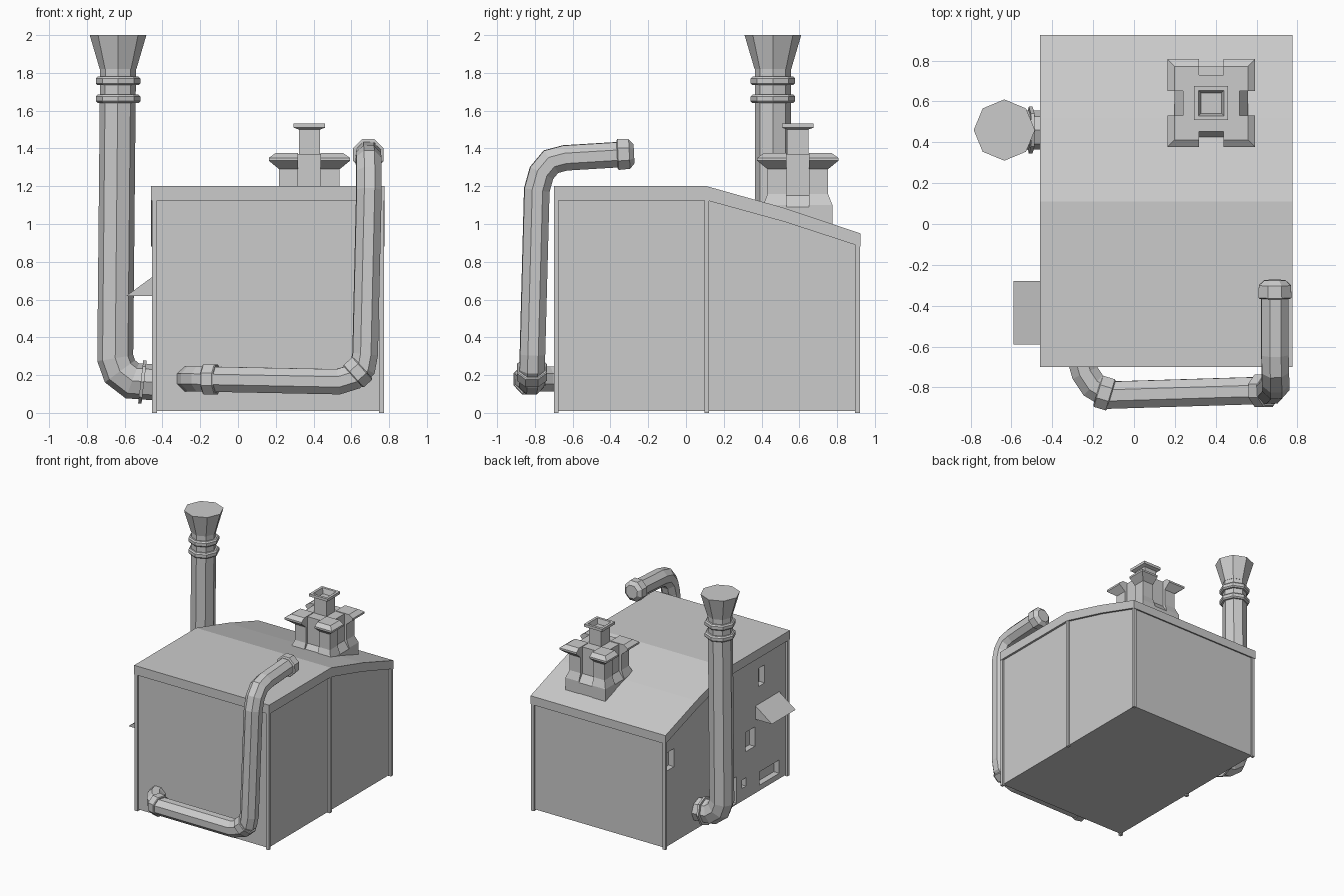
import bpy, bmesh
from math import pi, cos, sin
from mathutils import Vector

if "Cube" in bpy.data.objects:
    bpy.data.objects.remove(bpy.data.objects["Cube"])


def make(name, verts, faces):
    me = bpy.data.meshes.new(name)
    bm = bmesh.new()
    vs = [bm.verts.new(v) for v in verts]
    for f in faces:
        bm.faces.new([vs[i] for i in f])
    bmesh.ops.recalc_face_normals(bm, faces=bm.faces)
    bm.to_mesh(me)
    bm.free()
    ob = bpy.data.objects.new(name, me)
    bpy.context.collection.objects.link(ob)
    return ob


def loft(name, rings):
    """Skin a stack of equal-sized rings and cap both ends."""
    n = len(rings[0])
    faces = [[k * n + i, k * n + (i + 1) % n, (k + 1) * n + (i + 1) % n, (k + 1) * n + i]
             for k in range(len(rings) - 1) for i in range(n)]
    last = (len(rings) - 1) * n
    faces += [list(range(n))[::-1], [last + i for i in range(n)]]
    return make(name, [v for r in rings for v in r], faces)


def prism(name, profile, x0, x1):
    return loft(name, [[(x, y, z) for y, z in profile] for x in (x0, x1)])


def box(name, x, y, z):
    return prism(name, [(y[0], z[0]), (y[1], z[0]), (y[1], z[1]), (y[0], z[1])], *x)


def circle(center, axis, r, phase, n=8):
    axis = Vector(axis).normalized()
    ref = Vector((1, 0, 0)) if abs(axis.x) < 0.7 else Vector((0, 0, 1))
    u = (ref - axis * ref.dot(axis)).normalized()
    w = axis.cross(u)
    return [Vector(center) + r * (u * cos(phase + 2 * pi * i / n) + w * sin(phase + 2 * pi * i / n))
            for i in range(n)]


def pipe(name, path, r, phase=0.0):
    """Constant-radius pipe with mitred bends."""
    p = [Vector(q) for q in path]
    d = [(b - a).normalized() for a, b in zip(p, p[1:])]
    rings = [circle(p[0], d[0], r, phase)]
    for i in range(1, len(p)):
        nrm = d[i - 1] + d[i] if i < len(d) else d[-1]
        rings.append([v + d[i - 1] * ((p[i] - v).dot(nrm) / d[i - 1].dot(nrm)) for v in rings[-1]])
    return loft(name, rings)


def turned(name, base, axis, prof, phase=0.0):
    """Eight-sided turned part: prof is (distance along axis, radius)."""
    a = Vector(axis).normalized()
    return loft(name, [circle(Vector(base) + a * t, a, r, phase) for t, r in prof])


# Walls with shallow openings in the left side
walls = prism("walls", [(-.685, .01), (-.685, 1.15), (.11, 1.15), (.52, 1.04), (.905, .91), (.905, .01)],
              -.44, .757)
openings = [(.83, .71, .09, .15), (-.36, .95, .08, .15), (-.21, .48, .12, .16),
            (-.46, .11, .26, .11), (-.13, .15, .05, .07), (.01, .13, .08, .22)]
for i, (y, z, w, h) in enumerate(openings):
    cut = box(f"opening_cutter_{i}", (-.6, -.39), (y - w / 2, y + w / 2), (z - h / 2, z + h / 2))
    cut.hide_render = True
    cut.hide_set(True)
    m = walls.modifiers.new("opening", 'BOOLEAN')
    m.operation, m.object, m.solver = 'DIFFERENCE', cut, 'EXACT'

# Posts at the corners and halfway along the sides
for side, xs in (("left", (-.455, -.43)), ("right", (.747, .772))):
    for pos, ys, top in (("front", (-.7, -.675), 1.15), ("middle", (.097, .123), 1.15), ("back", (.895, .92), .91)):
        box(f"post_{side}_{pos}", xs, ys, (0, top))

# Roof slab
top = [(-.7, 1.2), (.11, 1.2), (.52, 1.085), (.925, .95)]
under = [(.925, .88), (.52, 1.012), (.11, 1.125), (-.7, 1.125)]
prism("roof", top + under, -.46, .775)

# Awning on the left wall
awn = [(-.44, .73), (-.59, .62), (-.44, .62)]
loft("awning", [[(x, y, z) for x, z in awn] for y in (-.59, -.28)])

# Tall chimney
CY = .46
pipe("chimney_pipe", [(-.635, CY, 1.84), (-.65, CY, .29), (-.625, CY, .22), (-.56, CY, .17), (-.42, CY, .16)], .095)
turned("chimney_funnel", (-.635, CY, 1.82), (0, 0, 1), [(0, .097), (.18, .15)])
for i, z in enumerate((1.64, 1.735)):
    turned(f"chimney_ring_{i}", (-.635, CY, z), (0, 0, 1), [(0, .108), (.01, .118), (.035, .118), (.045, .108)])
turned("chimney_flange", (-.515, CY, .165), (1, 0, -.12), [(0, .115), (.018, .115)])

# Front pipe, running along the front and up over the roof
pipe("front_pipe", [(-.26, -.66, .18), (-.24, -.73, .18), (-.2, -.79, .18), (-.12, -.838, .178), (.53, -.818, .165),
                    (.61, -.816, .19), (.66, -.815, .24), (.673, -.813, .31), (.693, -.79, 1.18),
                    (.693, -.765, 1.27), (.692, -.715, 1.33), (.69, -.64, 1.35), (.69, -.31, 1.37)], .072, pi / 8)
collar = [(-.035, .08), (-.03, .086), (.03, .086), (.035, .08)]
turned("front_pipe_collar", (-.145, -.828, .178), (1, -.3, 0), collar, pi / 8)
turned("front_pipe_bend_collar", (.635, -.816, .215), (1, 0, .9), collar, pi / 8)
turned("front_pipe_end_cap", (.69, -.33, 1.369), (0, 1, .05), [(-.035, .08), (-.03, .088), (.03, .085), (.055, .055)], pi / 8)

# Roof vent: core, four flared corner blocks and a small stack
VX, VY = .378, .592


def square_loft(name, prof):
    return loft(name, [[(VX + sx * r, VY + sy * r, z) for sx, sy in ((-1, -1), (1, -1), (1, 1), (-1, 1))]
                       for z, r in prof])


square_loft("vent_core", [(.96, .18), (1.09, .18), (1.15, .138), (1.37, .138)])
corner = [(.96, .183), (1.1, .183), (1.16, .16), (1.29, .16), (1.335, .215), (1.35, .215), (1.375, .18)]
for i, (sx, sy) in enumerate(((-1, -1), (1, -1), (1, 1), (-1, 1))):
    loft(f"vent_corner_{i}", [[(VX + sx * a, VY + sy * b, z) for a, b in ((.06, .06), (r, .06), (r, r), (.06, r))]
                              for z, r in corner])
square_loft("vent_stack", [(1.36, .056), (1.5, .056), (1.51, .083), (1.532, .083), (1.532, .062), (1.49, .05)])
